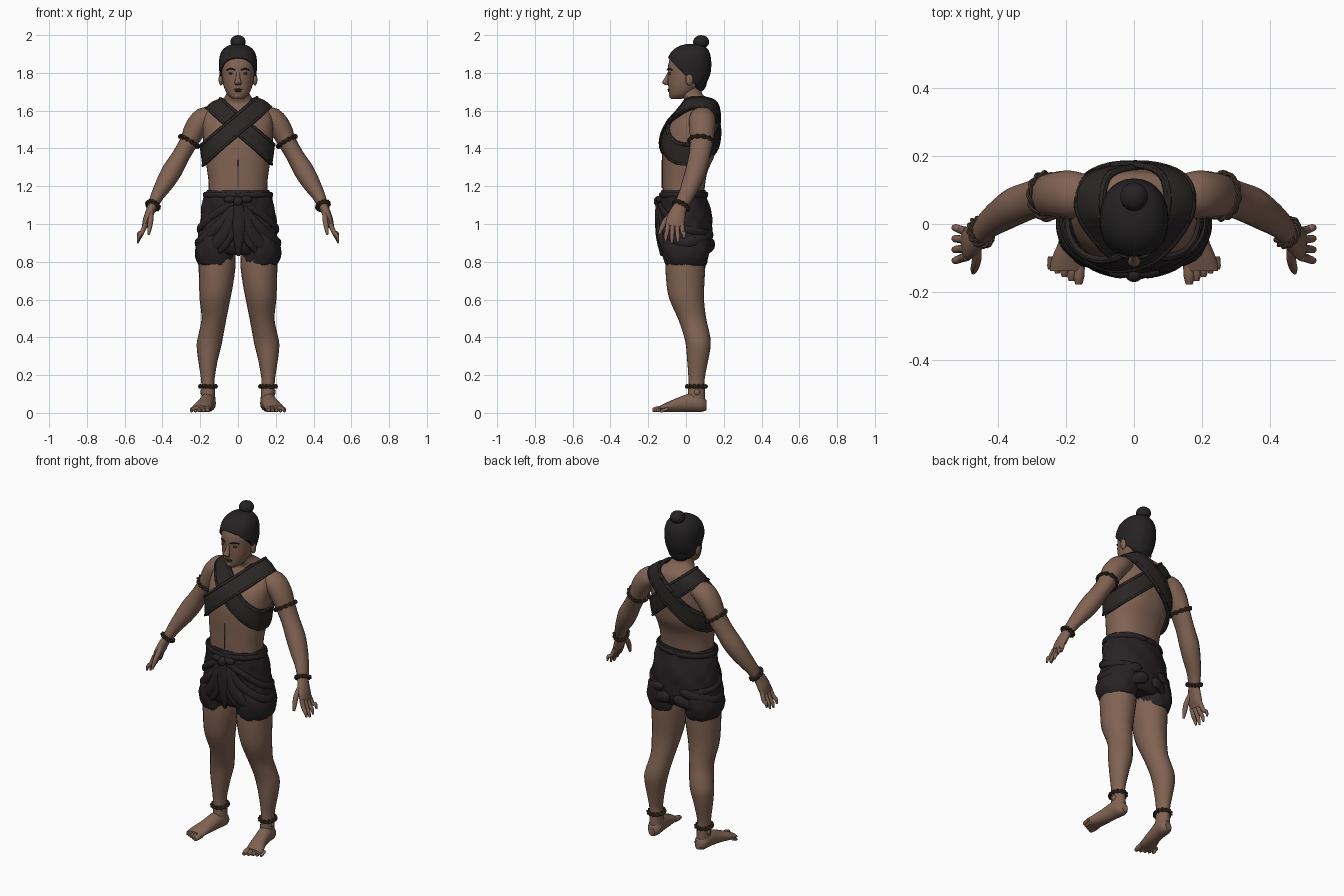
import bpy, bmesh, math
from mathutils import Vector

cube = bpy.data.objects.get("Cube")
if cube:
    bpy.data.objects.remove(cube, do_unlink=True)


def material(name, rgb):
    m = bpy.data.materials.new(name)
    m.use_nodes = True
    m.diffuse_color = (*rgb, 1)
    m.node_tree.nodes["Principled BSDF"].inputs["Base Color"].default_value = (*rgb, 1)
    return m


SKIN = material("brown_skin", (.22, .125, .087))
SHADE = material("dark_skin", (.075, .04, .03))
HAIR = material("black_hair", (.018, .016, .016))
CLOTH = material("charcoal_cloth", (.021, .016, .017))
STRAP = material("dark_strap", (.024, .019, .019))
CORD = material("brown_cord", (.06, .036, .024))
X, Y, Z = Vector((1, 0, 0)), Vector((0, 1, 0)), Vector((0, 0, 1))


def spline(pts, n):
    """Smooth curve through rows of numbers."""
    out = []
    for i in range(len(pts) - 1):
        rows = (pts[max(i - 1, 0)], pts[i], pts[i + 1], pts[min(i + 2, len(pts) - 1)])
        for k in range(n):
            t = k / n
            out.append([b + .5 * t * (c - a + t * (2*a - 5*b + 4*c - d + t * (3*(b - c) + d - a)))
                        for a, b, c, d in zip(*rows)])
    return out + [list(pts[-1])]


def finish(name, bm, mat, angle=45):
    me = bpy.data.meshes.new(name)
    bm.to_mesh(me)
    bm.free()
    ob = bpy.data.objects.new(name, me)
    bpy.context.collection.objects.link(ob)
    me.materials.append(mat)
    bpy.ops.object.select_all(action='DESELECT')
    ob.select_set(True)
    bpy.context.view_layer.objects.active = ob
    bpy.ops.object.shade_smooth_by_angle(angle=math.radians(angle))
    return ob


def loft(stations, axes=None, ref=Y, seg=16, n=3, power=2.0, ripple=None, closed=False):
    """Skin oval rings given as (x, y, z, radius_a, radius_b)."""
    rows = stations if closed else spline(stations, n)
    bm = bmesh.new()
    rings = []
    for i, row in enumerate(rows):
        c = Vector(row[:3])
        a, b = axes or (None, None)
        if not axes:
            after = rows[(i + 1) % len(rows)] if closed else rows[min(i + 1, len(rows) - 1)]
            before = rows[i - 1] if closed else rows[max(i - 1, 0)]
            t = (Vector(after[:3]) - Vector(before[:3])).normalized()
            b = (ref - t * ref.dot(t)).normalized()
            a = t.cross(b)
        ring = []
        for k in range(seg):
            th = math.tau * k / seg
            u, v = [math.copysign(abs(f) ** (2 / power), f) for f in (math.cos(th), math.sin(th))]
            g = 1 + (ripple(th, c.z) if ripple else 0)
            ring.append(bm.verts.new(c + a * u * max(row[3], .002) * g + b * v * max(row[4], .002) * g))
        rings.append(ring)
    pairs = list(zip(rings, rings[1:])) + ([(rings[-1], rings[0])] if closed else [])
    for p, q in pairs:
        for k in range(seg):
            j = (k + 1) % seg
            bm.faces.new((p[k], p[j], q[j], q[k]))
    if not closed:
        bm.faces.new(rings[0])
        bm.faces.new(rings[-1])
    bmesh.ops.recalc_face_normals(bm, faces=bm.faces)
    return bm


def grow(bm, d):
    bm.normal_update()
    for v, move in [(v, v.normal * d) for v in bm.verts]:
        v.co += move


def clip(bm, co, no):
    """Keep the part behind the plane."""
    bmesh.ops.bisect_plane(bm, geom=bm.verts[:] + bm.edges[:] + bm.faces[:],
                           plane_co=co, plane_no=no, clear_outer=True)


def ball(name, mat, c, r):
    bm = bmesh.new()
    bmesh.ops.create_uvsphere(bm, u_segments=14, v_segments=9, radius=1)
    for v in bm.verts:
        v.co = Vector(c) + Vector((v.co.x * r[0], v.co.y * r[1], v.co.z * r[2]))
    return finish(name, bm, mat)


def flip(stations, s):
    return [(p[0] * s, *p[1:]) for p in stations]


def thicken(ob, t):
    m = ob.modifiers.new("thickness", 'SOLIDIFY')
    m.thickness, m.offset = t, -1


def cord(name, c, normal, ra, rb):
    """Two strands twisted round a limb."""
    nrm = Vector(normal).normalized()
    b = (Y - nrm * Y.dot(nrm)).normalized()
    a = b.cross(nrm)
    for i, word in enumerate(("first", "second")):
        path = []
        for k in range(48):
            th = math.tau * k / 48
            tw = 6 * th + math.pi * i
            w = .005 * math.cos(tw)
            p = Vector(c) + a * math.cos(th) * (ra + w) + b * math.sin(th) * (rb + w) + nrm * .007 * math.sin(tw)
            path.append((*p, .006, .006))
        finish(f"{name}_{word}_strand", loft(path, ref=nrm, seg=6, closed=True), CORD)


# Torso and neck: (y, z, half width, half depth)
body = [(-.015, 1.08, .16, .105), (-.012, 1.2, .155, .112), (-.005, 1.28, .163, .12),
        (.012, 1.36, .175, .138), (.02, 1.44, .184, .14), (.035, 1.52, .186, .128),
        (.06, 1.58, .178, .1), (.073, 1.63, .14, .078), (.063, 1.655, .09, .07),
        (.03, 1.69, .062, .056), (.02, 1.75, .06, .055)]
body = [(0, *p) for p in body]


def torso_mesh():
    return loft(body, (X, Y), seg=40, n=5, power=2.25)


finish("torso", torso_mesh(), SKIN)
finish("belly_crease", loft([(0, -.127, 1.19, .003, .003), (0, -.126, 1.28, .003, .003),
                             (0, -.127, 1.34, .002, .002)], seg=6), SHADE)

# Crossed chest straps: inclined slices of the torso surface
for side, s, lift in (("left", 1, .021), ("right", -1, .013)):
    bm = torso_mesh()
    grow(bm, lift)
    n = Vector((-.85 * s, 0, 1))
    clip(bm, (0, 0, 1.595), n)
    clip(bm, (0, 0, 1.465), -n)
    thicken(finish(f"{side}_shoulder_strap", bm, STRAP), .014)
    for edge, z in (("upper", 1.593), ("lower", 1.479)):
        bm = torso_mesh()
        grow(bm, lift + .004)
        clip(bm, (0, 0, z), n)
        clip(bm, (0, 0, z - .014), -n)
        thicken(finish(f"{side}_strap_{edge}_hem", bm, STRAP), .008)

# Head, hair and bun
skull = [(0, -.052, 1.662, .028, .028), (0, -.03, 1.685, .055, .058), (0, -.006, 1.73, .076, .088),
         (0, .01, 1.79, .086, .106), (0, .015, 1.85, .09, .108), (0, .022, 1.9, .082, .094),
         (0, .03, 1.93, .056, .066), (0, .035, 1.943, .02, .025)]
finish("head", loft(skull, (X, Y), seg=28, n=4, power=2.15), SKIN)
bm = loft(skull, (X, Y), seg=28, n=4, power=2.15)
grow(bm, .011)
clip(bm, (0, 0, 1.785), (0, -1, -1))
thicken(finish("hair_cap", bm, HAIR), .014)
ball("hair_nape", HAIR, (0, .062, 1.76), (.07, .05, .065))
ball("hair_bun", HAIR, (0, .08, 1.964), (.042, .043, .036))
finish("bun_tie", loft([(0, .066, 1.92, .04, .04), (0, .072, 1.945, .032, .033)], (X, Y)), HAIR)

# Face
finish("nose", loft([(0, -.089, 1.805, .009, .008), (0, -.1, 1.775, .011, .012),
                     (0, -.11, 1.75, .018, .016), (0, -.1, 1.735, .014, .01)], (X, Y)), SKIN)
ball("upper_lip", SHADE, (0, -.089, 1.712, ), (.024, .009, .005))
ball("lower_lip", SHADE, (0, -.087, 1.703), (.018, .009, .005))
ball("chin", SKIN, (0, -.07, 1.68), (.026, .02, .018))
for side, s in (("left", 1), ("right", -1)):
    ball(f"{side}_eye", SHADE, (.036 * s, -.083, 1.797), (.015, .009, .006))
    ball(f"{side}_ear", SKIN, (.091 * s, .018, 1.765), (.012, .02, .032))
    brow = [(.015, -.1, 1.815, .003, .003), (.037, -.092, 1.822, .005, .004), (.06, -.073, 1.815, .003, .003)]
    finish(f"{side}_eyebrow", loft(flip(brow, s), ref=Z, seg=8), HAIR)

# Wrapped shorts: (y, z, half width, half depth)
hips = [(-.012, 1.18, .163, .116), (-.012, 1.13, .184, .126), (0, 1.05, .197, .136),
        (0, .97, .206, .14), (0, .9, .212, .136), (0, .855, .195, .12), (0, .835, .15, .1)]
hips = [(0, *p) for p in hips]


def folds(th, z):
    return .018 * math.sin(7 * th + 38 * z) + .01 * math.sin(11 * th - 60 * z)


finish("shorts_seat", loft(hips, (X, Y), seg=56, n=5, ripple=folds), CLOTH, 30)
hip_rows = spline(hips, 8)


def swag(name, s, points, r):
    """Cloth roll following the hips through (degrees from front, height)."""
    path = []
    for deg, z in spline(points, 4):
        row = min(hip_rows, key=lambda h: abs(h[2] - z))
        t = math.radians(deg)
        path.append((s * row[3] * math.sin(t), row[1] - row[4] * math.cos(t), z, r * .65, r))
    path[0] = (*path[0][:3], r * .3, r * .4)
    path[-1] = (*path[-1][:3], r * .3, r * .3)
    finish(name, loft(path, ref=Z, seg=10, n=2), CLOTH)


swags = {"high": ([(4, 1.12), (35, 1.06), (65, 1.0), (95, .97), (140, .95)], .02),
         "middle": ([(4, 1.1), (28, 1.0), (55, .93), (85, .9), (120, .91), (165, .95)], .027),
         "low": ([(4, 1.09), (20, .95), (45, .875), (75, .855), (110, .86), (145, .87), (176, .9)], .034),
         "inner": ([(3, 1.08), (9, .97), (20, .89), (38, .85)], .024),
         "waist": ([(0, 1.15), (45, 1.155), (90, 1.155), (135, 1.155), (180, 1.155)], .016)}
for side, s in (("left", 1), ("right", -1)):
    leg = [(.105, 0, .97, .09, .12), (.12, 0, .88, .105, .128), (.121, 0, .825, .105, .12),
           (.115, 0, .785, .093, .108), (.113, 0, .775, .08, .09)]
    finish(f"{side}_shorts_leg", loft(flip(leg, s), (X, Y), seg=40, n=4, ripple=folds), CLOTH, 30)
    for word, (points, r) in swags.items():
        swag(f"{side}_{word}_fold", s, points, r)
    ball(f"{side}_knot_loop", CLOTH, (.04 * s, -.14, 1.13), (.036, .02, .02))
ball("waist_knot", CLOTH, (0, -.148, 1.12), (.026, .023, .028))
flap = [(0, -.145, 1.12, .02, .015), (.005, -.148, 1.04, .036, .016),
        (.004, -.143, .93, .03, .016), (.002, -.125, .83, .008, .01)]
finish("front_flap", loft(flap, (X, Y)), CLOTH)

# Limbs
arm = [(.125, .085, 1.572, .045, .055), (.18, .086, 1.558, .06, .07), (.225, .086, 1.505, .059, .068),
       (.26, .082, 1.435, .049, .061), (.303, .07, 1.36, .047, .056), (.347, .053, 1.285, .053, .056),
       (.385, .03, 1.22, .048, .051), (.427, 0, 1.15, .035, .042), (.453, -.03, 1.09, .026, .036)]
palm = [(.45, -.026, 1.1, .024, .034), (.465, -.042, 1.065, .024, .042),
        (.482, -.055, 1.02, .022, .049), (.495, -.06, .985, .014, .046)]
thumb = [(.462, -.06, 1.065, .014, .018), (.462, -.105, 1.02, .014, .016),
         (.468, -.128, .98, .012, .013), (.472, -.142, .945, .006, .007)]
leg = [(.11, 0, .95, .09, .1), (.11, -.003, .8, .098, .106), (.116, -.003, .68, .09, .1),
       (.122, .004, .6, .081, .091), (.127, .032, .5, .066, .075), (.142, .055, .42, .066, .07),
       (.153, .065, .36, .066, .066), (.159, .062, .28, .052, .056), (.16, .056, .18, .036, .043),
       (.158, .055, .12, .036, .045), (.157, .055, .05, .038, .047)]
foot = [(.155, .108, .04, .02, .027), (.157, .08, .048, .04, .043), (.162, .03, .055, .041, .05),
        (.174, -.04, .043, .043, .039), (.19, -.1, .03, .051, .026), (.197, -.138, .022, .05, .016)]
for side, s in (("left", 1), ("right", -1)):
    finish(f"{side}_arm", loft(flip(arm, s)), SKIN)
    finish(f"{side}_palm", loft(flip(palm, s)), SKIN)
    finish(f"{side}_thumb", loft(flip(thumb, s), seg=10), SKIN)
    for i, word in enumerate(("index", "middle", "ring", "little")):
        y, drop = -.095 + .024 * i, (.012, 0, .006, .026)[i]
        tip = y - .012 + .008 * i
        finger = [(.49, y, 1.0, .013, .014), (.508, (y + tip) / 2, .955, .012, .012),
                  (.524, tip, .925 + drop, .01, .011), (.531, tip, .898 + drop, .005, .006)]
        finish(f"{side}_{word}_finger", loft(flip(finger, s), seg=10), SKIN)
    finish(f"{side}_leg", loft(flip(leg, s), (X, Y), seg=20), SKIN)
    finish(f"{side}_foot", loft(flip(foot, s), (X, Z)), SKIN)
    for i in range(5):
        x, r = .16 + .021 * i, .016 - .0018 * i
        toe = [(x, -.12 + .006 * i, .022, r, r), (x + .002, -.155 + .008 * i, r + .003, r, r),
               (x + .002, -.178 + .011 * i, r, r * .6, r * .6)]
        finish(f"{side}_toe_{'abcde'[i]}", loft(flip(toe, s), (X, Z), seg=10), SKIN)
    ball(f"{side}_ankle_bone", SKIN, (.188 * s, .058, .11), (.012, .016, .018))
    # Twisted cords
    cord(f"{side}_armband", (.259 * s, .082, 1.437), (.5 * s, -.08, -.85), .055, .066)
    cord(f"{side}_bracelet", (.45 * s, -.025, 1.098), (.4 * s, -.45, -.85), .034, .043)
    cord(f"{side}_anklet", (.159 * s, .055, .14), (0, 0, 1), .042, .05)
